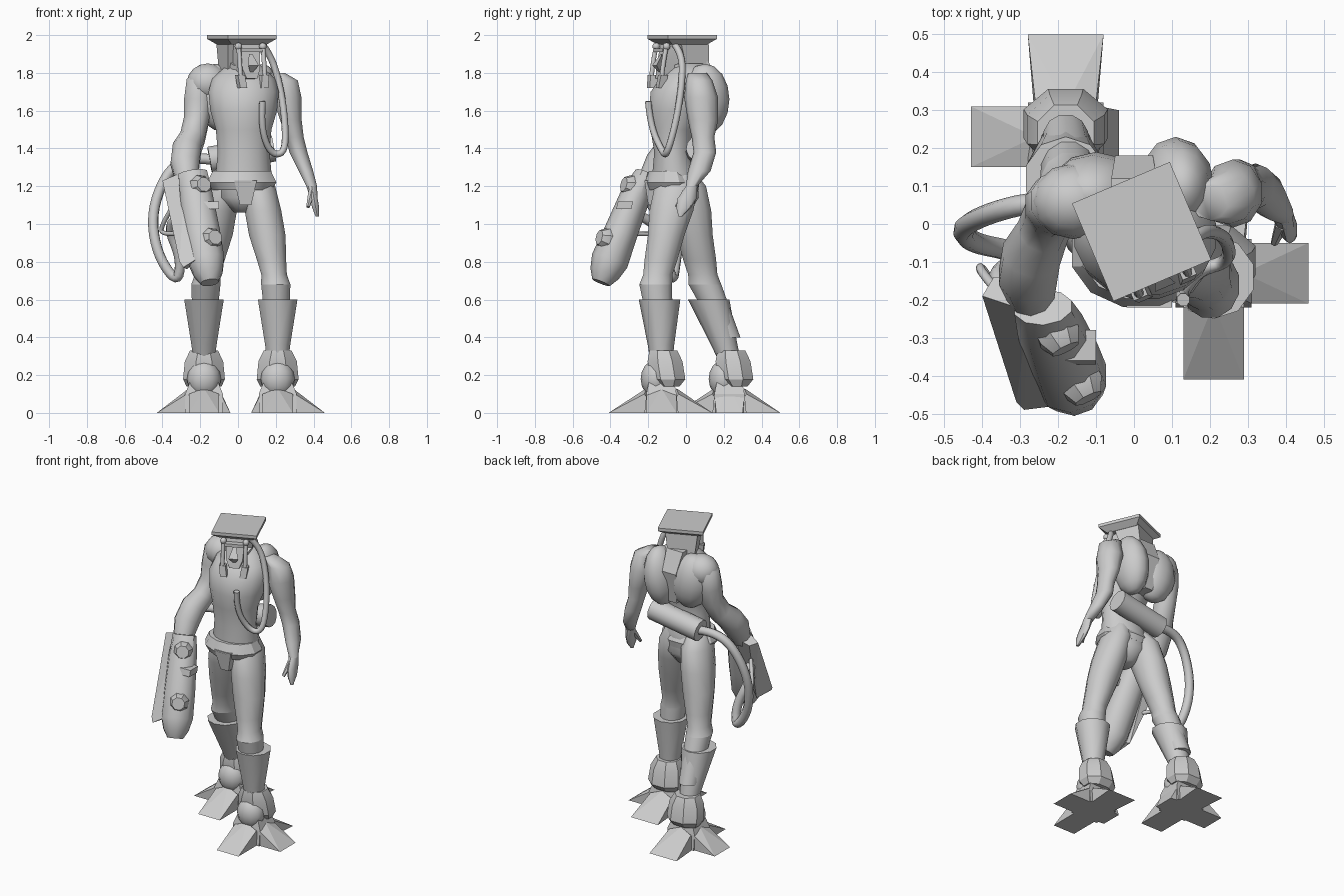
import bpy, bmesh, math
from mathutils import Vector, Matrix

cube = bpy.data.objects.get("Cube")
if cube:
    bpy.data.objects.remove(cube, do_unlink=True)

shade = [0.6, 0.6, 0.6, 1]
grey = bpy.data.materials.new("plain grey")
grey.use_nodes = True
grey.diffuse_color = shade
grey.node_tree.nodes["Principled BSDF"].inputs["Base Color"].default_value = shade


def add_object(name, data):
    data.materials.append(grey)
    ob = bpy.data.objects.new(name, data)
    bpy.context.collection.objects.link(ob)
    return ob


def finish(name, bm, angle=0):
    bmesh.ops.recalc_face_normals(bm, faces=bm.faces)
    mesh = bpy.data.meshes.new(name)
    bm.to_mesh(mesh)
    bm.free()
    ob = add_object(name, mesh)
    if angle:
        bpy.ops.object.select_all(action='DESELECT')
        ob.select_set(True)
        bpy.context.view_layer.objects.active = ob
        bpy.ops.object.shade_smooth_by_angle(angle=math.radians(angle))
    return ob


def loft(name, stations, sides=12, angle=60, level=True):
    """Skin over elliptical rings: x, y, z, radius across, radius in depth."""
    bm = bmesh.new()
    points = [Vector(s[:3]) for s in stations]
    last = len(points) - 1
    rings = []
    for i, station in enumerate(stations):
        tangent = (points[min(i + 1, last)] - points[max(i - 1, 0)]).normalized()
        if level:
            tangent = Vector((0, 0, 1))
        across = (Vector((1, 0, 0)) - tangent * tangent.x).normalized()
        deep = tangent.cross(across)
        wide, thick = station[3], station[-1]
        ring = []
        for k in range(sides):
            turn_angle = math.tau * (k + 0.5) / sides
            offset = across * wide * math.cos(turn_angle) + deep * thick * math.sin(turn_angle)
            ring.append(bm.verts.new(points[i] + offset))
        rings.append(ring)
    for lower, upper in zip(rings, rings[1:]):
        for k in range(sides):
            n = (k + 1) % sides
            bm.faces.new((lower[k], lower[n], upper[n], upper[k]))
    bm.faces.new(rings[0])
    bm.faces.new(rings[-1])
    return finish(name, bm, angle)


def spindle(name, start, end, profile, sides=12, angle=40, level=False):
    """Loft along a straight axis; the profile gives fraction, width, depth."""
    start, end = Vector(start), Vector(end)
    stations = [(*start.lerp(end, ring[0]), ring[1], ring[-1]) for ring in profile]
    return loft(name, stations, sides, angle, level)


def hull(name, points, angle=0):
    bm = bmesh.new()
    for point in points:
        bm.verts.new(point)
    result = bmesh.ops.convex_hull(bm, input=bm.verts)
    inner = {g for g in result["geom_interior"] if isinstance(g, bmesh.types.BMVert)}
    bmesh.ops.delete(bm, geom=list(inner), context='VERTS')
    bmesh.ops.dissolve_limit(bm, angle_limit=0.02, verts=bm.verts, edges=bm.edges)
    return finish(name, bm, angle)


def blob(name, centre, radii, lean=0):
    bm = bmesh.new()
    bmesh.ops.create_uvsphere(bm, u_segments=12, v_segments=8, radius=1)
    ob = finish(name, bm, 60)
    ob.location, ob.scale = centre, radii
    ob.rotation_euler.y = math.radians(lean)
    return ob


def tube(name, points, radius):
    curve = bpy.data.curves.new(name, 'CURVE')
    curve.dimensions = '3D'
    curve.bevel_depth, curve.bevel_resolution = radius, 2
    curve.use_fill_caps = True
    spline = curve.splines.new('NURBS')
    spline.points.add(len(points) - 1)
    for control, place in zip(spline.points, points):
        control.co = (*place, 1)
    spline.order_u, spline.use_endpoint_u, spline.resolution_u = 3, True, 5
    return add_object(name, curve)


def square(x, y, z, half, depth=None):
    depth = depth or half
    return [(x + i * half, y + j * depth, z) for i in (-1, 1) for j in (-1, 1)]


def mirrored(points):
    return [(side * x, y, z) for x, y, z in points for side in (-1, 1)]


# Torso, belt and codpiece
torso = [(-.05, 1.06, .05, .07), (-.05, 1.14, .14, .12), (-.06, 1.27, .15, .12), (-.07, 1.38, .14, .1),
         (-.07, 1.5, .15, .12), (-.05, 1.6, .18, .15), (-.03, 1.7, .19, .16), (0, 1.77, .17, .14), (.02, 1.85, .08)]
loft("torso", [(.03, *ring) for ring in torso], sides=16)
spindle("belt", (.02, -.07, 1.18), (.02, -.08, 1.28), [(0, .16, .14), (.4, .19, .15), (1, .16, .12)],
        angle=30, level=True)
hull("codpiece", square(.04, -.17, 1.23, .06, .05) + square(.04, -.15, 1.1, .03, .05))

# Back muscles either side of the spine plate
blob("left_back_muscle", (.11, .1, 1.66), (.1, .13, .19), lean=8)
blob("right_back_muscle", (-.1, .08, 1.67), (.13, .11, .18), lean=-8)
blob("right_trapezius", (-.16, .06, 1.75), (.11, .1, .1))
hull("spine_plate", square(0, .07, 1.86, .06, .05) + square(0, .1, 1.73, .05, .08) + square(0, .07, 1.52, .03, .07))

# Arms, then the left hand
loft("left_arm", [(.2, .06, 1.8, .05), (.25, .07, 1.76, .07), (.26, .08, 1.67, .08, .09), (.28, .09, 1.55, .06, .08),
                  (.3, .09, 1.46, .05, .06), (.32, .1, 1.38, .05, .06), (.36, .07, 1.28, .04, .06),
                  (.39, .03, 1.2, .03)], sides=10)
spindle("left_hand", (.39, .03, 1.2), (.42, -.03, 1.04), [(0, .03), (.4, .02, .05), (.7, .02, .04), (1, .01)],
        sides=10, level=True)
spindle("left_thumb", (.39, 0, 1.17), (.37, -.05, 1.09), [(0, .02), (1, .01)], sides=6)
loft("right_arm", [(-.15, .06, 1.81, .05), (-.2, .06, 1.74, .08), (-.21, .05, 1.65, .08), (-.22, .03, 1.55, .07),
                   (-.24, -.02, 1.46, .07), (-.27, -.08, 1.4, .08), (-.28, -.14, 1.32, .08), (-.27, -.2, 1.22, .06)],
     sides=10, level=False)

# Legs, boots and four-toed feet: fraction from hip to knee, width, depth
thigh = [(-.2, .05, .06), (0, .09, .12), (.25, .1, .12), (.5, .1), (.75, .08, .09), (.9, .07, .08), (1, .08, .09)]
cuff = [(0, .06), (.25, .07), (1, .11)]
guard = [(0, .1, .06), (.2, .12, .1), (.7, .11, .1), (1, .08)]
sides = [("left", 1, (.21, -.13), (.2, -.16), (.11, -.05)),
         ("right", -1, (-.18, .23), (-.17, .1), (-.08, -.01))]
for side, sign, (x, y), knee, hip in sides:
    spindle(side + "_leg", (*hip, 1.2), (*knee, .68), thigh, angle=60, level=True)
    spindle(side + "_calf", (*knee, .68), (x, y, .4), [(0, .08, .09), (1, .06)], level=True)
    spindle(side + "_boot", (x, y, .28), (x, knee[1] + .02, .6), cuff, sides=10, level=True)
    spindle(side + "_ankle_guard", (x, y + .04, .14), (x, y + .01, .33), guard, sides=8, angle=25, level=True)
    blob(side + "_instep", (x, y - .03, .18), (.09, .08, .1))
    hull(side + "_foot_core", square(x, y, 0, .1, .09) + square(x, y, .1, .1, .08) + square(x, y, .2, .06))
    toes = [("front", (0, -1), .28, .08), ("back", (0, 1), .27, .1),
            ("outer", (sign, 0), .25, .08), ("inner", (-sign, 0), .14, .07)]
    for label, (dx, dy), reach, width in toes:
        along, across, base = Vector((dx, dy, 0)), Vector((-dy, dx, 0)), Vector((x, y, 0))
        wedge = mirrored([(.08, .03, 0), (.08, .09, .1), (width, reach, 0), (0, .08, .13)])
        hull(f"{side}_{label}_toe", [base + across * a + along * b + Vector((0, 0, c)) for a, b, c in wedge])

# Head, turned to its left, with a flat-topped crest
turn = Matrix.Translation((.02, -.02, 0)) @ Matrix.Rotation(math.radians(23), 4, 'Z')


def head_hull(name, points, angle=0):
    hull(name, [turn @ Vector(point) for point in points], angle)


head_hull("crest_top", square(0, 0, 2, .14) + square(0, 0, 1.98, .14) + square(0, 0, 1.95, .1))
head_hull("crest_column", square(0, .03, 1.96, .1, .08) + square(0, .06, 1.8, .08, .06))
spindle("neck", (.02, .02, 1.74), (.03, -.03, 1.86), [(0, .09), (1, .08)])
head_hull("face", mirrored([(.07, -.02, 1.96), (.06, -.1, 1.95), (.05, -.13, 1.82), (.03, -.14, 1.77),
                            (.05, -.02, 1.76)]), 35)
head_hull("nose", mirrored([(.01, -.12, 1.9), (.03, -.16, 1.84), (0, -.12, 1.79)]))
head_hull("brow", square(0, -.12, 1.93, .06, .02) + square(0, -.12, 1.91, .06, .02))
for side, sign in (("left", 1), ("right", -1)):
    cord = [turn @ Vector((sign * .07, y, z)) for y, z in ((-.12, 1.94), (-.14, 1.86), (-.15, 1.75))]
    blob(side + "_temple_stud", cord[0], [.02] * 3)
    tube(side + "_cheek_cord", cord, .013)
    head_hull(side + "_cord_weight", square(sign * .07, -.14, 1.79, .02) + square(sign * .06, -.15, 1.72, .02))
tube("chest_hose", [(.13, -.06, 1.95), (.17, -.02, 1.9), (.22, -.02, 1.75), (.25, -.05, 1.55), (.25, -.1, 1.37),
                    (.17, -.12, 1.37), (.12, -.19, 1.52), (.13, -.2, 1.65)], .018)

# Tank on the back of the waist with its supply hose
spindle("waist_tank", (.19, .07, 1.4), (-.15, .06, 1.34), [(0, .07), (1, .07)])
tube("supply_hose", [(-.13, .06, 1.34), (-.26, .06, 1.36), (-.38, .03, 1.27), (-.46, -.01, 1.06), (-.43, -.05, .84),
                     (-.32, -.07, .68), (-.3, -.1, .82), (-.38, -.14, 1), (-.31, -.24, 1.04)], .028)

# Arm cannon
barrel = [(0, .08, .05), (.2, .09, .08), (.55, .1, .09), (.8, .1), (.92, .08), (1, .05)]
spindle("cannon_body", (-.24, -.22, 1.27), (-.15, -.45, .69), barrel, sides=10)
hull("cannon_side_plate", [(-.4, -.19, 1.23), (-.37, -.14, 1.22), (-.28, -.23, 1.28), (-.26, -.14, 1.25),
                           (-.31, -.47, .8), (-.29, -.49, .77), (-.21, -.48, .82), (-.27, -.36, .76)])
for name, centre in (("upper_knob", (-.2, -.29, 1.2)), ("lower_knob", (-.14, -.42, .92))):
    centre, out = Vector(centre), Vector((.04, -.08, .02))
    spindle(name, centre - out / 2, centre + out / 2, [(0, .06), (.6, .06), (1, .04)], sides=8, angle=30)
hull("cannon_bracket", square(-.16, -.32, 1.12, .06, .04) + square(-.15, -.33, 1.08, .05, .04))
tube("cannon_grip", [(-.34, -.2, 1.1), (-.41, -.12, .99), (-.4, -.11, .94), (-.29, -.3, .95)], .012)
